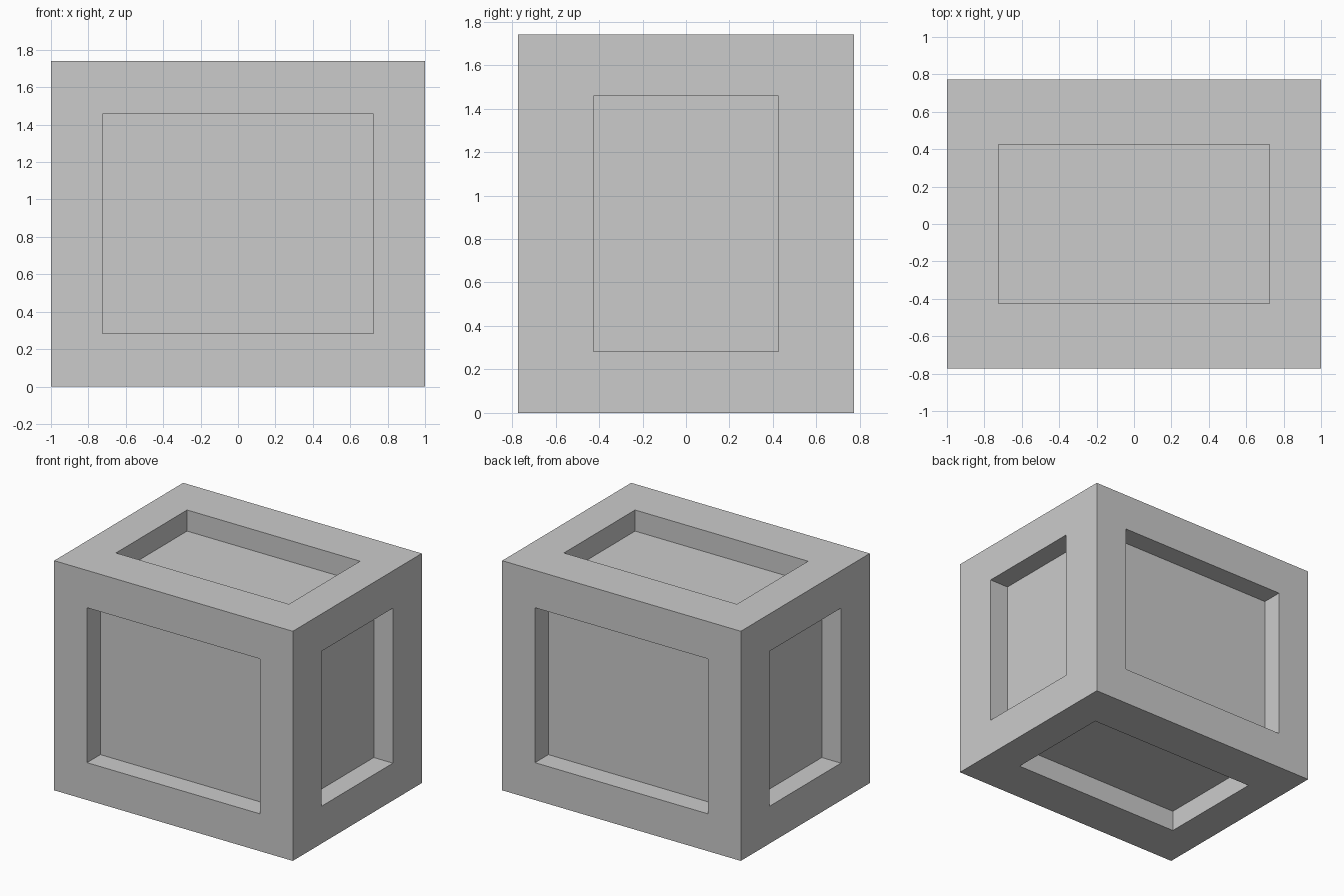
import bpy, bmesh
from math import copysign

if "Cube" in bpy.data.objects:
    bpy.data.objects.remove(bpy.data.objects["Cube"])

HALF = (1.0, 0.772, 0.87)        # outer half sizes
PANEL = (0.725, 0.426, 0.587)    # half sizes of the recessed panels
DEPTH = 0.16

# Solid crate block
bm = bmesh.new()
bmesh.ops.create_cube(bm, size=2)
bmesh.ops.scale(bm, vec=HALF, verts=bm.verts)

# Rim around every side: inset, then fit the panel to its size
sides = list(bm.faces)
bmesh.ops.inset_individual(bm, faces=sides, thickness=0.2)
for f in sides:
    f.normal_update()
    axis = max(range(3), key=lambda i: abs(f.normal[i]))
    for v in f.verts:
        for i in range(3):
            if i != axis:
                v.co[i] = copysign(PANEL[i], v.co[i])

# Sink the panels
for f in bmesh.ops.extrude_discrete_faces(bm, faces=sides)["faces"]:
    f.normal_update()
    bmesh.ops.translate(bm, vec=f.normal * -DEPTH, verts=f.verts)

bmesh.ops.translate(bm, vec=(0, 0, HALF[2]), verts=bm.verts)
bmesh.ops.recalc_face_normals(bm, faces=bm.faces)
mesh = bpy.data.meshes.new("crate")
bm.to_mesh(mesh)
bm.free()
bpy.context.collection.objects.link(bpy.data.objects.new("crate", mesh))
